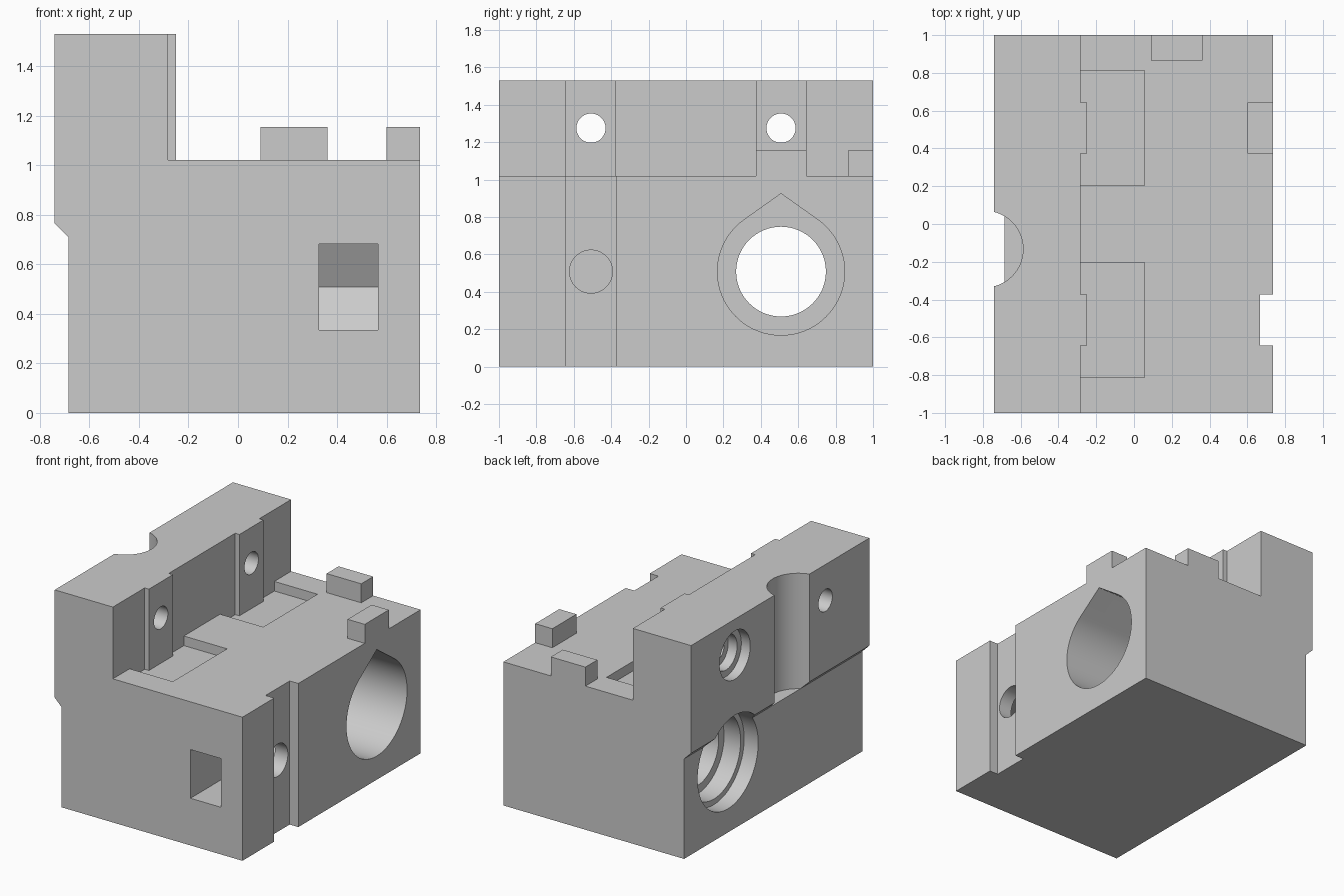
import bpy, bmesh, math
from mathutils import Matrix, Vector

cube = bpy.data.objects.get("Cube")
if cube:
    bpy.data.objects.remove(cube, do_unlink=True)

grey = bpy.data.materials.new("plain grey")
grey.use_nodes = True
grey.diffuse_color = (0.6, 0.6, 0.6, 1)
grey.node_tree.nodes["Principled BSDF"].inputs["Base Color"].default_value = grey.diffuse_color


def prism(name, points, axis, lo, hi):
    """Extrude a closed outline along one axis; points are the other two axes in order."""
    def place(p, t):
        v = list(p)
        v.insert(axis, t)
        return Vector(v)
    bm = bmesh.new()
    face = bm.faces.new([bm.verts.new(place(p, lo)) for p in points])
    ext = bmesh.ops.extrude_face_region(bm, geom=[face])
    shift = place((0, 0), hi - lo)
    bmesh.ops.translate(bm, vec=shift, verts=[v for v in ext["geom"] if isinstance(v, bmesh.types.BMVert)])
    bmesh.ops.recalc_face_normals(bm, faces=bm.faces)
    mesh = bpy.data.meshes.new(name)
    bm.to_mesh(mesh)
    bm.free()
    mesh.materials.append(grey)
    obj = bpy.data.objects.new(name, mesh)
    bpy.context.collection.objects.link(obj)
    return obj


def box(name, x, y, z):
    return prism(name, [(x[0], y[0]), (x[1], y[0]), (x[1], y[1]), (x[0], y[1])], 2, *z)


def arc(a, b, r, start=0, end=360, steps=64):
    """Points on an arc, without the last point when it closes a circle."""
    count = steps if end - start == 360 else steps + 1
    angles = [math.radians(start + (end - start) * i / steps) for i in range(count)]
    return [(a + r * math.cos(t), b + r * math.sin(t)) for t in angles]


def combine(tool, operation):
    """Merge a part into the block, or cut it away, and drop the helper."""
    tool.hide_render = True
    mod = block.modifiers.new("bool", "BOOLEAN")
    mod.operation, mod.solver, mod.object = operation, "EXACT", tool
    bpy.context.view_layer.objects.active = block
    bpy.ops.object.modifier_apply(modifier=mod.name)
    bpy.data.objects.remove(tool, do_unlink=True)


def cut(tool):
    combine(tool, "DIFFERENCE")


def bore(y, z, r, lo, hi):
    cut(prism("bore", arc(y, z, r), 0, lo, hi))


LEFT, RIGHT, DECK, TOP = -0.74, 0.735, 1.02, 1.53
FOOT, WALL, AXIS = -0.685, -0.283, 0.508

# L-shaped block with a chamfered overhang behind the wall
block = prism("carriage_block", [(FOOT, 0), (RIGHT, 0), (RIGHT, DECK), (WALL, DECK), (WALL, TOP),
                                 (LEFT, TOP), (LEFT, 0.765), (FOOT, 0.71)], 1, -1, 1)

# Deck pockets and the wall ribs standing in them
for s in (-1, 1):
    y = sorted((s * 0.203, s * 0.812))
    cut(box("pocket", (WALL, 0.056), y, (0.952, DECK + 0.1)))
for s in (-1, 1):
    y = sorted((s * 0.373, s * 0.643))
    combine(box("rib", (WALL - 0.1, -0.25), y, (0.9, TOP)), "UNION")

# Locating tabs on the deck
combine(box("back_tab", (0.09, 0.362), (0.866, 1), (0.9, 1.155)), "UNION")
combine(box("side_tab", (0.6, RIGHT), (0.373, 0.643), (0.9, 1.155)), "UNION")

# Upright slot in the right side
cut(box("side_slot", (0.667, 1), (-0.643, -0.373), (-0.1, 1.2)))

# Round relief in the outer wall, above the chamfer
cut(prism("relief", arc(-0.79, -0.133, 0.203), 2, 0.71, 2))

# Wall screw holes, with a stepped recess around the rear one
for s in (-1, 1):
    bore(s * AXIS, 1.275, 0.078, -1, 0)
bore(AXIS, 1.275, 0.172, -1, LEFT + 0.07)
bore(AXIS, 1.275, 0.125, -1, LEFT + 0.14)

# Main bore: stepped seat on the left, teardrop chamber on the right
bore(AXIS, AXIS, 0.24, -1, 1)
bore(AXIS, AXIS, 0.34, -1, FOOT + 0.11)
bore(AXIS, AXIS, 0.3, -1, FOOT + 0.24)
tilt = math.degrees(math.acos(0.34 / 0.417))
teardrop = arc(AXIS, AXIS, 0.34, 90 + tilt, 450 - tilt) + [(AXIS, AXIS + 0.417)]
cut(prism("teardrop", teardrop, 0, -0.3, 1))

# Hexagonal nut trap entering from the front, and its screw hole
half = 0.173
side = half / math.sqrt(3)
cut(prism("nut_trap", [(-1.2, AXIS - half), (-AXIS + side, AXIS - half), (-AXIS + 2 * side, AXIS),
                       (-AXIS + side, AXIS + half), (-1.2, AXIS + half)], 0, 0.327, 0.565))
bore(-AXIS, AXIS, 0.115, 0.1, 1)

# Smooth bores, crisp edges
bpy.ops.object.select_all(action="DESELECT")
block.select_set(True)
bpy.context.view_layer.objects.active = block
bpy.ops.object.shade_smooth_by_angle(angle=math.radians(20))
